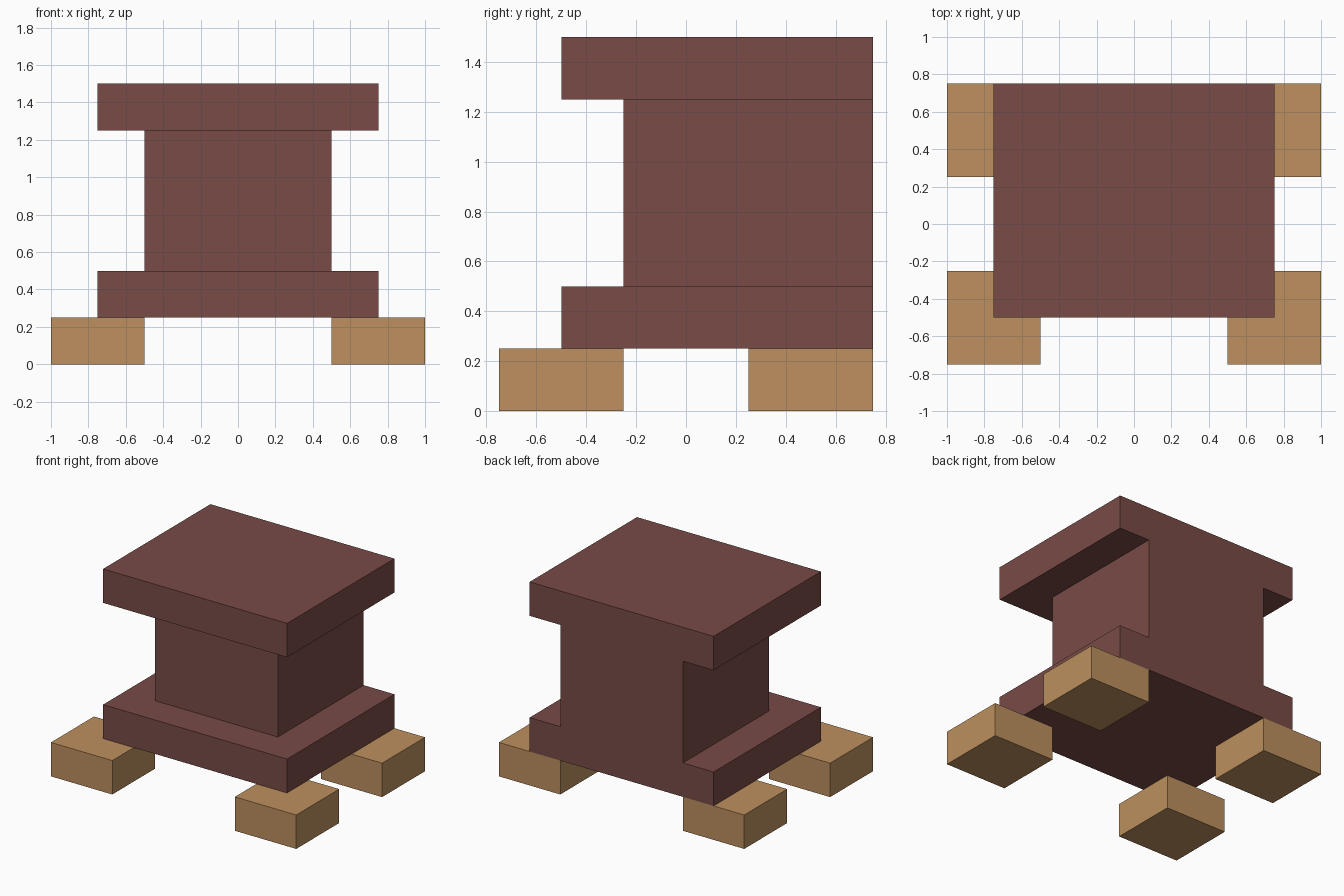
import bpy

if "Cube" in bpy.data.objects:
    bpy.data.objects.remove(bpy.data.objects["Cube"])


def material(name, rgb):
    mat = bpy.data.materials.new(name)
    mat.diffuse_color = (*rgb, 1.0)
    mat.use_nodes = True
    mat.node_tree.nodes["Principled BSDF"].inputs["Base Color"].default_value = mat.diffuse_color
    return mat


def box(name, x, y, z, mat):
    """Box spanning the (min, max) range given for each axis."""
    spans = (x, y, z)
    bpy.ops.mesh.primitive_cube_add(size=1, location=[(a + b) / 2 for a, b in spans])
    ob = bpy.context.object
    ob.name = name
    ob.scale = [b - a for a, b in spans]
    bpy.ops.object.transform_apply(location=False, rotation=False, scale=True)
    ob.data.materials.append(mat)
    return ob


dark_wood = material("dark red brown", (0.188, 0.070, 0.061))
light_wood = material("light tan", (0.509, 0.279, 0.112))

# Body: plinth, column and top slab, all flush at the back
box("plinth", (-0.75, 0.75), (-0.5, 0.75), (0.25, 0.5), dark_wood)
box("column", (-0.5, 0.5), (-0.25, 0.75), (0.5, 1.25), dark_wood)
box("top_slab", (-0.75, 0.75), (-0.5, 0.75), (1.25, 1.5), dark_wood)

# Four corner feet
for side, cx in (("left", -0.75), ("right", 0.75)):
    for end, cy in (("front", -0.5), ("back", 0.5)):
        box(f"{end}_{side}_foot", (cx - 0.25, cx + 0.25),
            (cy - 0.25, cy + 0.25), (0.0, 0.25), light_wood)
